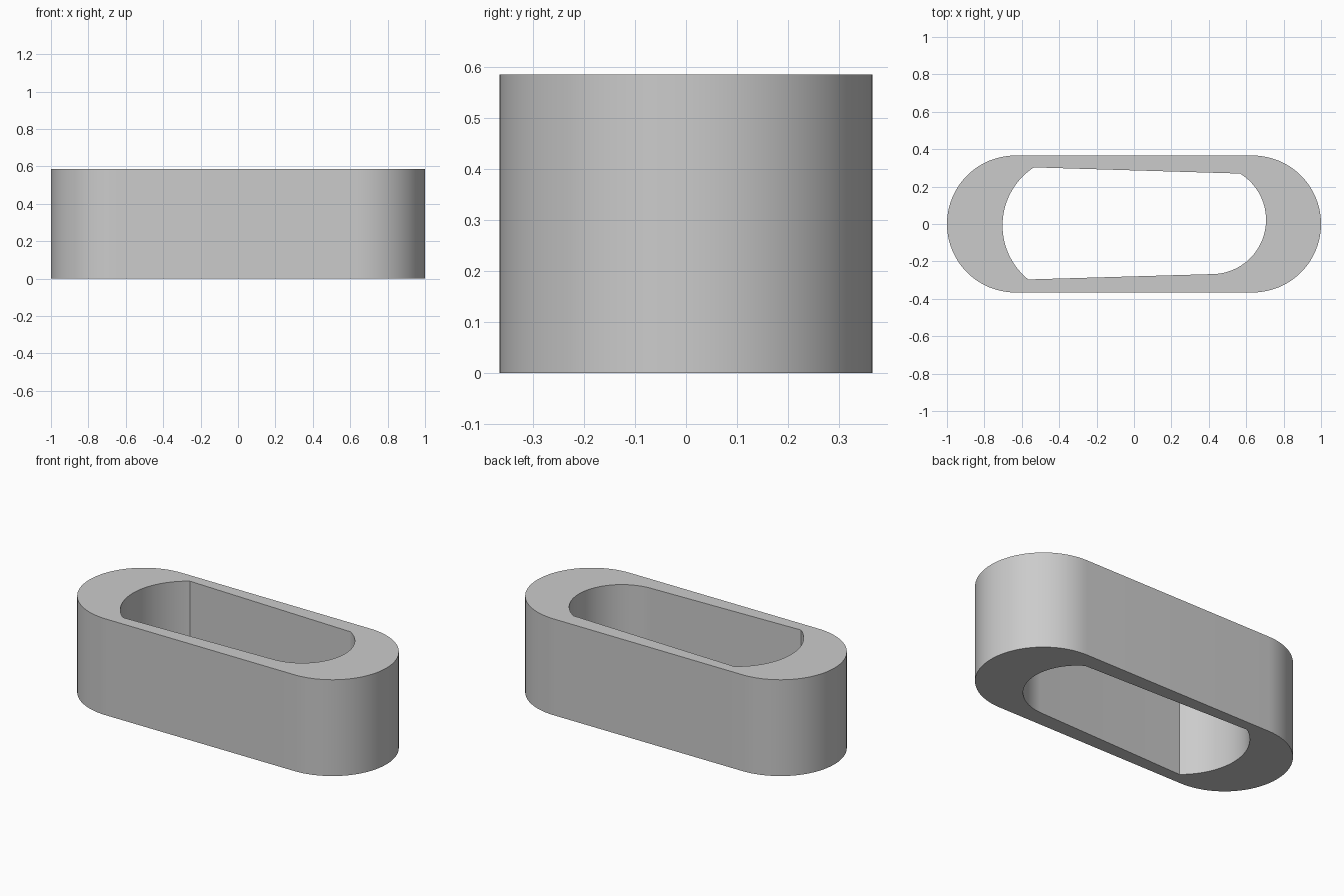
import bpy, bmesh
from math import sin, cos, atan2, pi, radians

cube = bpy.data.objects.get("Cube")
if cube:
    bpy.data.objects.remove(cube, do_unlink=True)

HEIGHT = 0.585


def arc(cx, cy, r, a0, a1, n=40):
    """Points on an arc from angle a0 to a1."""
    return [(cx + r * cos(a0 + (a1 - a0) * i / n),
             cy + r * sin(a0 + (a1 - a0) * i / n)) for i in range(n + 1)]


def arc_between(cx, cy, r, start, end):
    """Counter-clockwise arc between the directions of two points."""
    a0 = atan2(start[1] - cy, start[0] - cx)
    a1 = atan2(end[1] - cy, end[0] - cx)
    return arc(cx, cy, r, a0, a1 if a1 > a0 else a1 + 2 * pi)


# Outer stadium outline
R = 0.366
outer = arc(1 - R, 0, R, -pi / 2, pi / 2) + arc(R - 1, 0, R, pi / 2, 3 * pi / 2)

# Tapered slot outline with a large and a small rounded end
slot = (arc_between(0.416, 0.022, 0.29, (0.433, -0.267), (0.567, 0.27))
        + arc_between(-0.331, -0.008, 0.372, (-0.535, 0.302), (-0.567, -0.298)))

# Fill the ring between the outlines and extrude it upwards
bm = bmesh.new()
edges = []
for outline in (outer, slot):
    verts = [bm.verts.new((x, y, 0)) for x, y in outline]
    edges += [bm.edges.new((v, verts[i - 1])) for i, v in enumerate(verts)]
bmesh.ops.triangle_fill(bm, edges=edges, use_beauty=True)
result = bmesh.ops.extrude_face_region(bm, geom=bm.faces[:], use_keep_orig=True)
top = [g for g in result["geom"] if isinstance(g, bmesh.types.BMVert)]
bmesh.ops.translate(bm, verts=top, vec=(0, 0, HEIGHT))
bmesh.ops.recalc_face_normals(bm, faces=bm.faces[:])
mesh = bpy.data.meshes.new("slotted_link")
bm.to_mesh(mesh)
bm.free()

# Plain grey material
grey = bpy.data.materials.new("light_grey")
grey.use_nodes = True
colour = (0.6, 0.6, 0.6, 1)
grey.diffuse_color = colour
grey.node_tree.nodes["Principled BSDF"].inputs["Base Color"].default_value = colour
mesh.materials.append(grey)

link = bpy.data.objects.new("slotted_link", mesh)
bpy.context.collection.objects.link(link)
bpy.ops.object.select_all(action="DESELECT")
link.select_set(True)
bpy.context.view_layer.objects.active = link
bpy.ops.object.shade_smooth_by_angle(angle=radians(20))
